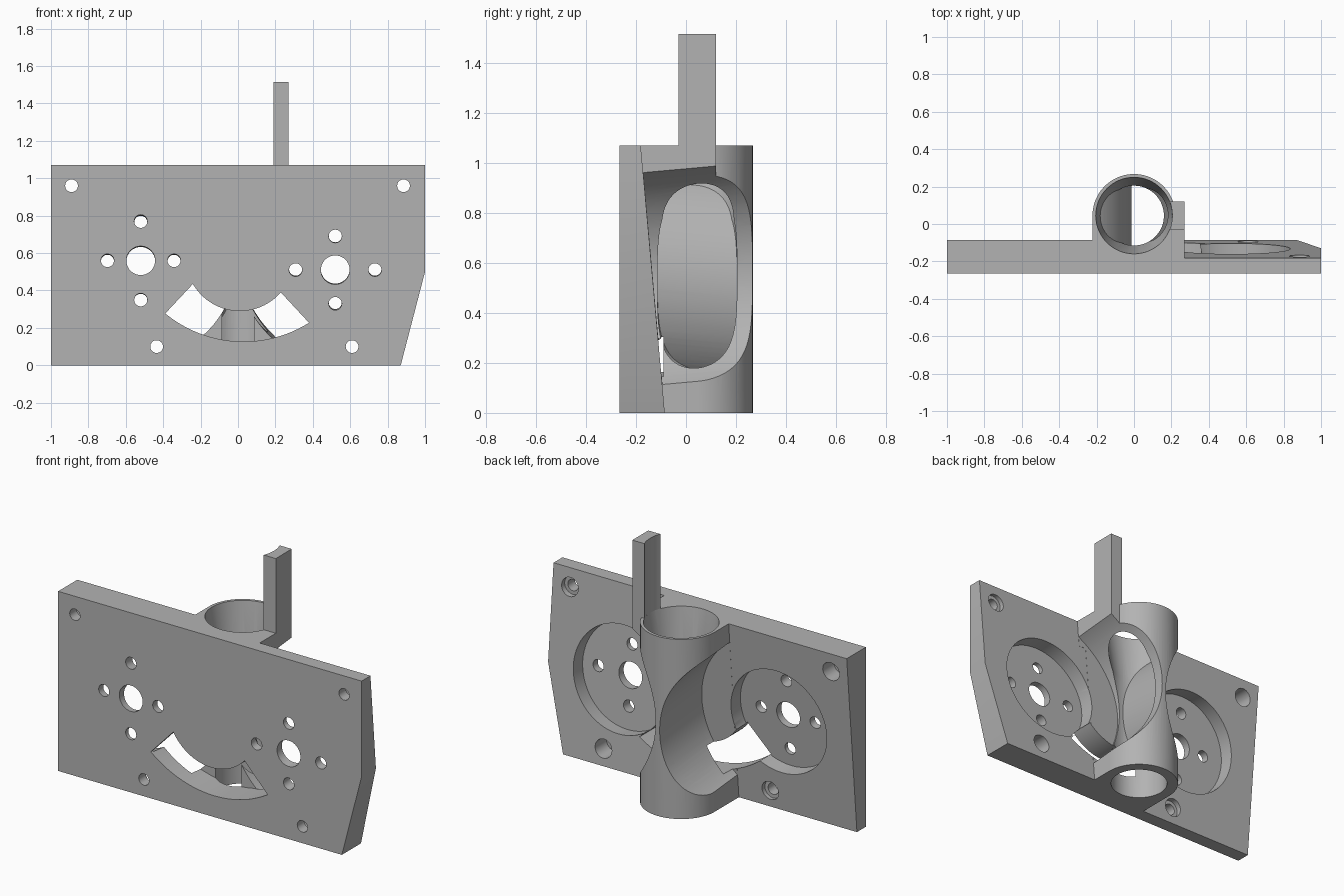
import bpy
import bmesh
from math import cos, sin, radians
from mathutils import Vector

cube = bpy.data.objects.get("Cube")
if cube:
    bpy.data.objects.remove(cube, do_unlink=True)

FRONT, TOP, TILT = -0.265, 1.07, 0.09
TUBE_Y = 0.045

grey = bpy.data.materials.new("plain_grey")
grey.use_nodes = True
grey.diffuse_color = (0.45, 0.45, 0.45, 1)
grey.node_tree.nodes["Principled BSDF"].inputs["Base Color"].default_value = grey.diffuse_color


def finish(name, bm):
    bmesh.ops.recalc_face_normals(bm, faces=bm.faces[:])
    mesh = bpy.data.meshes.new(name)
    bm.to_mesh(mesh)
    bm.free()
    mesh.materials.append(grey)
    obj = bpy.data.objects.new(name, mesh)
    bpy.context.collection.objects.link(obj)
    return obj


def prism(name, points, lo, hi, axis):
    """Extrude a flat outline along x, y or z."""
    def place(a, b, h):
        return {"x": (h, a, b), "y": (a, h, b), "z": (a, b, h)}[axis]
    bm = bmesh.new()
    ends = [[bm.verts.new(place(a, b, h)) for a, b in points] for h in (lo, hi)]
    for loop in ends:
        bm.faces.new(loop)
    n = len(points)
    for i in range(n):
        j = (i + 1) % n
        bm.faces.new((ends[0][i], ends[0][j], ends[1][j], ends[1][i]))
    return finish(name, bm)


def rod(name, start, direction, r, t0, t1, r_end=None, sides=64):
    """Round bar or cone from t0 to t1 along a direction."""
    d = Vector(direction).normalized()
    bm = bmesh.new()
    bmesh.ops.create_cone(bm, cap_ends=True, segments=sides, radius1=r,
                          radius2=r if r_end is None else r_end, depth=t1 - t0)
    bm.transform(d.to_track_quat("Z", "Y").to_matrix().to_4x4())
    bmesh.ops.translate(bm, verts=bm.verts[:], vec=Vector(start) + d * (t0 + t1) / 2)
    return finish(name, bm)


def arc(cx, cy, r, a0, a1, steps):
    return [(cx + r * cos(radians(a0 + (a1 - a0) * i / steps)),
             cy + r * sin(radians(a0 + (a1 - a0) * i / steps))) for i in range(steps + 1)]


def combine(body, tool, operation="DIFFERENCE"):
    mod = body.modifiers.new("combine", "BOOLEAN")
    mod.operation = operation
    mod.solver = "EXACT"
    mod.object = tool
    bpy.ops.object.select_all(action="DESELECT")
    bpy.context.view_layer.objects.active = body
    body.select_set(True)
    bpy.ops.object.modifier_apply(modifier=mod.name)
    bpy.data.objects.remove(tool, do_unlink=True)


# Face plate with a clipped corner
body = prism("motor_mount_bracket",
             [(-1, 0), (0.87, 0), (1, 0.5), (1, TOP), (-1, TOP)], FRONT, -0.081, "y")

# Back of the plate leans one way on each side
for side in (-1, 1):
    def back(z):
        return -0.085 - TILT * z if side > 0 else -0.181 + TILT * z
    wedge = prism("slope_cutter", [(back(-0.1), -0.1), (0.3, -0.1), (0.3, 1.2), (back(1.2), 1.2)],
                  side * 0.2, side * 1.1, "x")
    combine(body, wedge)

# Tube blended into the plate
tube = prism("tube", [(-0.222, FRONT), (0.222, FRONT)] + arc(0, TUBE_Y, 0.222, 0, 180, 40),
             0, TOP, "z")
combine(body, tube, "UNION")

# Upright post on its shoulder
post = prism("post", [(-0.25, 0.9), (0.12, 0.9), (0.12, 1.515), (-0.03, 1.515),
                      (-0.03, TOP), (-0.25, TOP)], 0.19, 0.27, "x")
combine(body, post, "UNION")

# Bore with a funnel mouth, which also hollows the post's inner side
up = (0, 0, 1)
axis = (0, TUBE_Y, 0)
combine(body, rod("bore_cutter", axis, up, 0.16, -0.1, 0.9))
combine(body, rod("funnel_cutter", axis, up, 0.155, 0.74, TOP + 0.002, 0.205))
combine(body, rod("mouth_cutter", axis, up, 0.205, TOP + 0.001, 1.6))

# Wheel clearance, motor recess and motor holes on each side
for side, z, dx, dz in ((-1, 0.56, 0.178, 0.21), (1, 0.51, 0.212, 0.18)):
    hub = Vector((side * 0.52, FRONT, z))
    lean = (0, 1, side * TILT)
    combine(body, rod("wheel_cutter", hub, lean, 0.507, 0.1345, 0.75, sides=128))
    combine(body, rod("recess_cutter", hub, lean, 0.315, 0.045, 0.3))
    combine(body, rod("shaft_cutter", hub, lean, 0.077, -0.1, 0.2, sides=40))
    for ox, oz in ((dx, 0), (-dx, 0), (0, dz), (0, -dz)):
        combine(body, rod("screw_cutter", hub + Vector((ox, 0, oz)), lean,
                          0.035, -0.1, 0.2, sides=32))

# Counterbored mounting holes
for x, z in ((-0.89, 0.96), (0.885, 0.96), (-0.435, 0.1), (0.61, 0.1)):
    combine(body, rod("mount_cutter", (x, 0, z), (0, 1, 0), 0.034, -0.4, 0.0, sides=32))
    combine(body, rod("counterbore_cutter", (x, 0, z), (0, 1, 0), 0.055, -0.2, 0.0, sides=32))

# Curved slot through the lower middle
slot = prism("slot_cutter", arc(0.03, 0.787, 0.66, 230.6, 302, 24)
             + arc(0.01, 0.58, 0.29, 319, 210, 24), -0.4, -0.09, "y")
combine(body, slot)

bpy.ops.object.select_all(action="DESELECT")
body.select_set(True)
bpy.context.view_layer.objects.active = body
bpy.ops.object.shade_smooth_by_angle(angle=radians(25))
